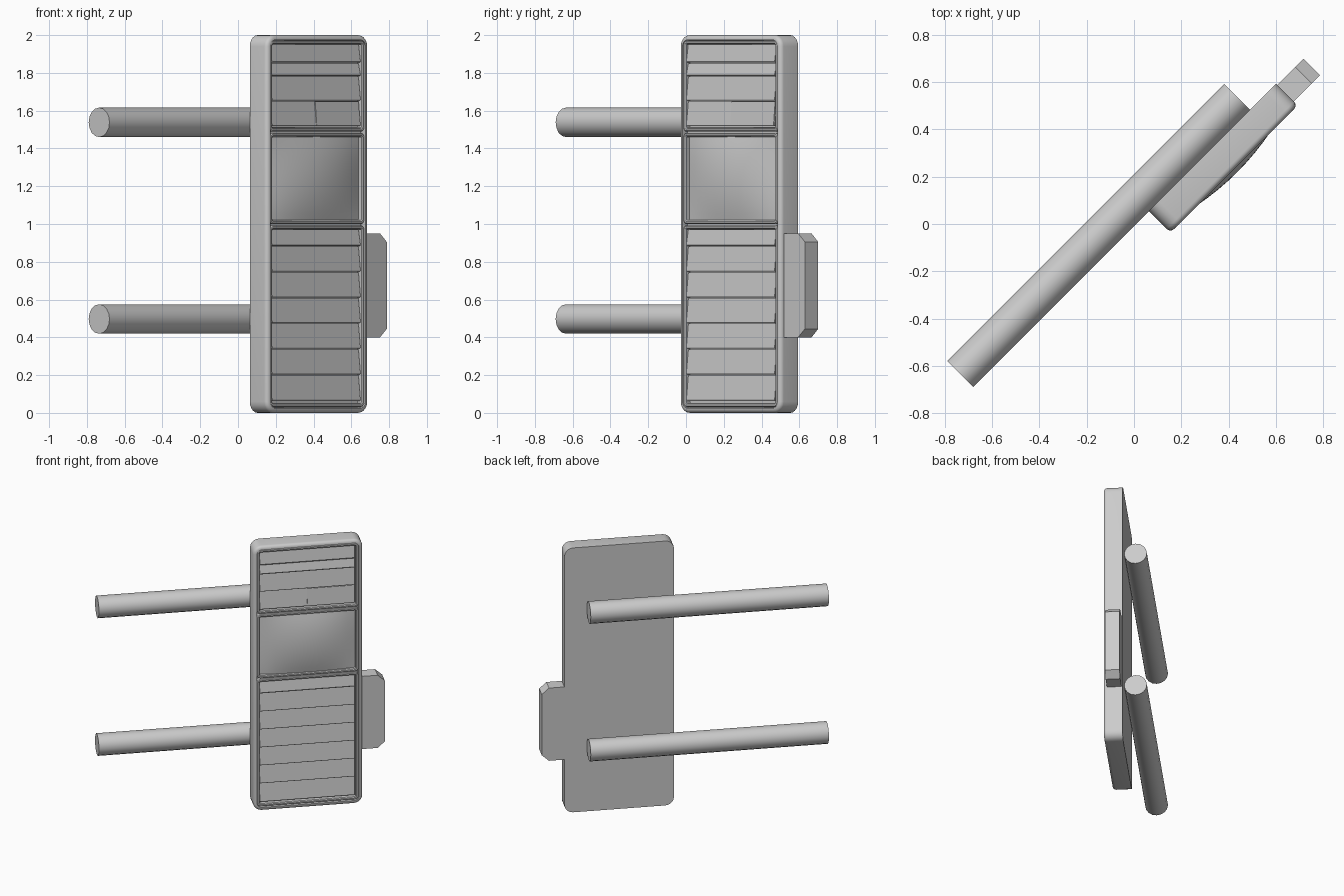
import bpy, bmesh, math
from mathutils import Matrix

if "Cube" in bpy.data.objects:
    bpy.data.objects.remove(bpy.data.objects["Cube"])

# Built square-on (x across, y depth, z up), then turned 45 degrees about z
TURN = Matrix.Rotation(math.radians(45), 4, 'Z')
U0, U1 = 0.083, 0.845          # housing width limits
BACK, FRONT = -0.005, -0.135   # housing depth limits
FLOOR = -0.10                  # bottom of the front recess
W0, W1 = 0.13, 0.79            # window width limits


def finish(name, bm, smooth=True):
    bmesh.ops.recalc_face_normals(bm, faces=bm.faces)
    bm.transform(TURN)
    me = bpy.data.meshes.new(name)
    bm.to_mesh(me)
    bm.free()
    ob = bpy.data.objects.new(name, me)
    bpy.context.collection.objects.link(ob)
    if smooth:
        bpy.ops.object.select_all(action='DESELECT')
        ob.select_set(True)
        bpy.context.view_layer.objects.active = ob
        bpy.ops.object.shade_smooth_by_angle(angle=math.radians(35))
    return ob


def round_rect(x0, x1, z0, z1, r, y, inset=0.0, n=5):
    """Rounded rectangle loop facing the front, shrunk by inset."""
    x0, x1, z0, z1 = x0 + inset, x1 - inset, z0 + inset, z1 - inset
    r = max(r - inset, 0.006)
    pts = []
    for k, (cx, cz) in enumerate([(x1 - r, z1 - r), (x0 + r, z1 - r),
                                  (x0 + r, z0 + r), (x1 - r, z0 + r)]):
        for i in range(n + 1):
            a = math.pi / 2 * (k + i / n)
            pts.append((cx + r * math.cos(a), y, cz + r * math.sin(a)))
    return pts


def loft(name, loops, ring=False, smooth=True):
    """Skin consecutive loops; cap both ends or join them into a ring."""
    bm = bmesh.new()
    vs = [[bm.verts.new(p) for p in lp] for lp in loops]
    n = len(vs[0])
    pairs = list(zip(vs, vs[1:])) + ([(vs[-1], vs[0])] if ring else [])
    for a, b in pairs:
        for i in range(n):
            j = (i + 1) % n
            bm.faces.new((a[i], a[j], b[j], b[i]))
    if not ring:
        bm.faces.new(vs[0])
        bm.faces.new(vs[-1])
    return finish(name, bm, smooth)


def extrude_x(name, profile, x0, x1):
    """Prism with a (y, z) profile running across the panel."""
    return loft(name, [[(x, y, z) for y, z in profile] for x in (x0, x1)], smooth=False)


# Housing: sharp back, rounded front edge, shallow recess in the face
body = [round_rect(U0, U1, 0, 2, 0.06, BACK)]
for i in range(5):
    a = math.pi / 2 * i / 4
    body.append(round_rect(U0, U1, 0, 2, 0.06, FRONT + 0.022 * (1 - math.sin(a)),
                           0.022 * (1 - math.cos(a))))
body.append(round_rect(U0, U1, 0, 2, 0.06, FRONT, 0.026))
body.append(round_rect(U0, U1, 0, 2, 0.06, FLOOR, 0.028))
loft("housing", body)

# Raised frames round the three windows
for name, z0, z1 in [("lower_frame", 0.032, 0.993), ("screen_frame", 1.0, 1.482),
                     ("upper_frame", 1.489, 1.972)]:
    args = (0.109, 0.817, z0, z1, 0.025)
    loft(name, [round_rect(*args, FLOOR + 0.003), round_rect(*args, FRONT + 0.008),
                round_rect(*args, FRONT + 0.003, 0.005), round_rect(*args, FRONT + 0.003, 0.014),
                round_rect(*args, FRONT + 0.008, 0.02), round_rect(*args, FLOOR + 0.003, 0.021)],
         ring=True)

# Sloping slats, lower edge proud
def slat(name, z0, z1):
    extrude_x(name, [(FLOOR + 0.003, z0 + 0.004), (-0.124, z0 + 0.004), (-0.127, z0 + 0.01),
                     (-0.112, z1), (FLOOR + 0.003, z1)], W0, W1)

lower = [0.06, 0.20, 0.336, 0.472, 0.608, 0.744, 0.88, 0.972]
upper = [1.515, 1.65, 1.78, 1.85, 1.955]
for label, edges in (("lower_slat", lower), ("upper_slat", upper)):
    for i, (z0, z1) in enumerate(zip(edges, edges[1:])):
        slat(f"{label}_{i + 1}", z0, z1)

# Small plate on the lowest upper slat
extrude_x("small_plate", [(-0.11, 1.523), (-0.130, 1.523), (-0.118, 1.648), (-0.105, 1.648)],
          0.46, 0.785)

# Bulging screen
bm = bmesh.new()
N = 12
cx, cz, hw, hh = 0.463, 1.241, 0.334, 0.221
grid = []
for j in range(N + 1):
    b = 2 * j / N - 1
    row = []
    for i in range(N + 1):
        a = 2 * i / N - 1
        row.append(bm.verts.new((cx + a * hw, -0.105 - 0.049 * (1 - a * a) * (1 - 0.6 * b * b),
                                 cz + b * hh)))
    grid.append(row)
for j in range(N):
    for i in range(N):
        bm.faces.new((grid[j][i], grid[j][i + 1], grid[j + 1][i + 1], grid[j + 1][i]))
screen = finish("screen", bm)
if screen.data.polygons[N * N // 2].normal.y > 0:
    screen.data.flip_normals()

# Side lug with chamfered outer corners
lug = [(0.83, 0.40), (0.952, 0.40), (1.002, 0.445), (1.002, 0.905), (0.952, 0.95), (0.83, 0.95)]
loft("side_lug", [[(x, y, z) for x, z in lug] for y in (-0.012, -0.112)], smooth=False)

# Two round bars behind the housing
for name, z in (("lower_bar", 0.497), ("upper_bar", 1.538)):
    loft(name, [[(x, 0.071 + 0.078 * math.cos(math.tau * i / 16),
                  z + 0.078 * math.sin(math.tau * i / 16)) for i in range(16)]
                for x in (-0.969, 0.689)])
